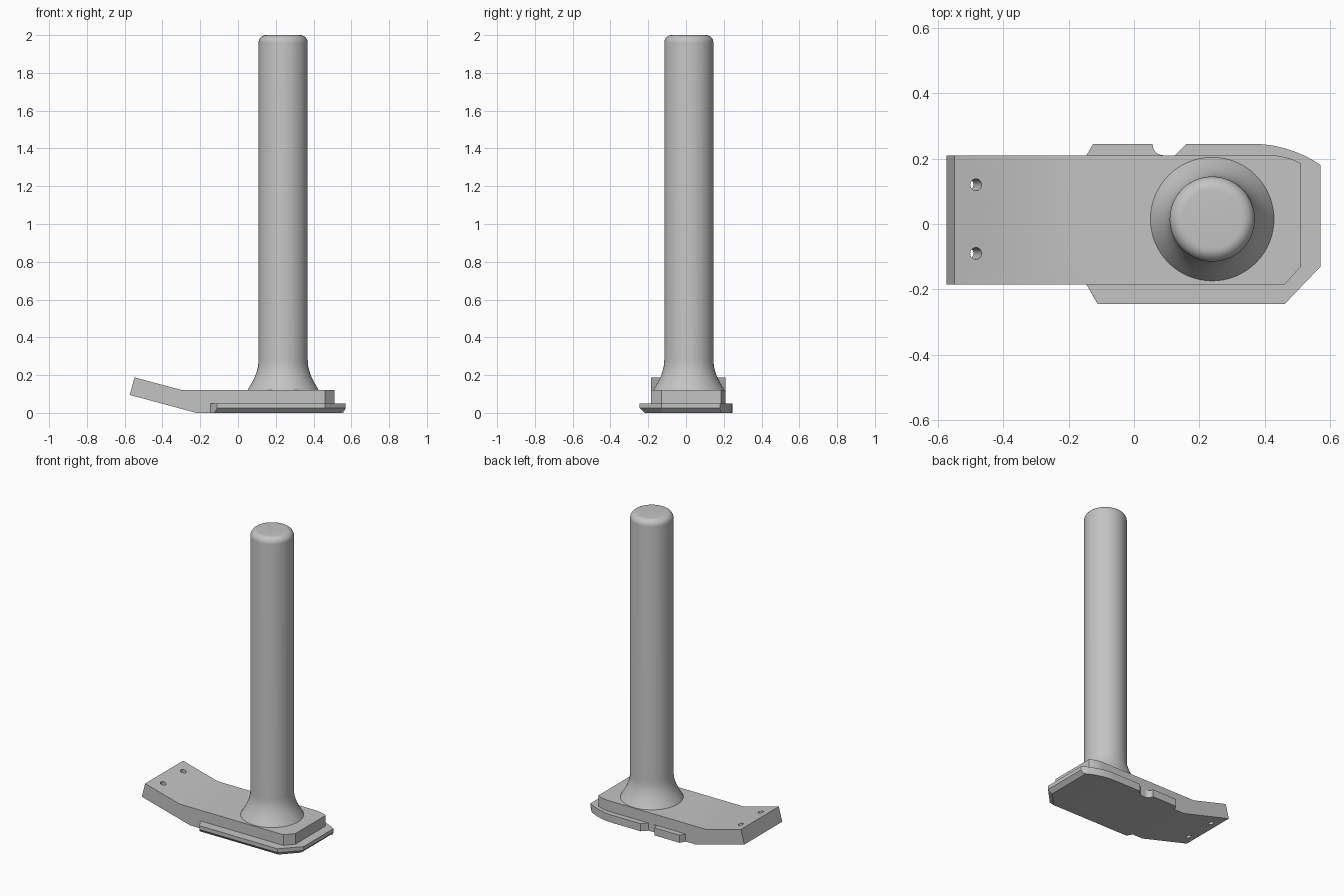
import bpy, bmesh, math
from mathutils import Vector

if "Cube" in bpy.data.objects:
    bpy.data.objects.remove(bpy.data.objects["Cube"], do_unlink=True)

GREY = (0.55, 0.55, 0.55, 1)
metal = bpy.data.materials.new("plain grey")
metal.use_nodes = True
metal.diffuse_color = GREY
metal.node_tree.nodes["Principled BSDF"].inputs["Base Color"].default_value = GREY


def finish(name, bm):
    bmesh.ops.recalc_face_normals(bm, faces=bm.faces)
    mesh = bpy.data.meshes.new(name)
    bm.to_mesh(mesh)
    bm.free()
    mesh.materials.append(metal)
    ob = bpy.data.objects.new(name, mesh)
    bpy.context.collection.objects.link(ob)
    return ob


def smooth(ob, angle):
    bpy.ops.object.select_all(action='DESELECT')
    ob.select_set(True)
    bpy.context.view_layer.objects.active = ob
    bpy.ops.object.shade_smooth_by_angle(angle=math.radians(angle))


def loft(name, rings):
    """Join equal rings of points into a capped solid."""
    bm = bmesh.new()
    loops = [[bm.verts.new(p) for p in ring] for ring in rings]
    n = len(loops[0])
    for a, b in zip(loops, loops[1:]):
        for i in range(n):
            j = (i + 1) % n
            bm.faces.new((a[i], a[j], b[j], b[i]))
    bm.faces.new(loops[0][::-1])
    bm.faces.new(loops[-1])
    return finish(name, bm)


def arc(cx, cy, r, start, end, steps):
    angles = [math.radians(start + (end - start) * i / steps) for i in range(steps + 1)]
    return [(cx + r * math.cos(a), cy + r * math.sin(a)) for a in angles]


def cut(ob, cutter, operation='DIFFERENCE'):
    mod = ob.modifiers.new(operation.title(), 'BOOLEAN')
    mod.operation = operation
    mod.solver = 'EXACT'
    mod.object = cutter
    bpy.context.view_layer.objects.active = ob
    bpy.ops.object.modifier_apply(modifier=mod.name)
    bpy.data.objects.remove(cutter, do_unlink=True)


# Base block: bent side profile, trimmed to its plan outline
FRONT, BACK = -0.185, 0.21
side = [(-0.573, 0.095), (-0.22, 0), (0.51, 0), (0.51, 0.12), (-0.295, 0.12), (-0.548, 0.188)]
block = loft("base_block", [[(x, y, z) for x, z in side] for y in (FRONT, BACK)])
plan = [(-0.7, FRONT), (0.46, FRONT), (0.51, -0.13)]
plan += arc(0.415, 0.02, 0.19, 59, 90, 8) + [(-0.7, BACK)]
trim = loft("plan_trim", [[(x, y, z) for x, y in plan] for z in (-0.1, 0.3)])
cut(block, trim, 'INTERSECT')

# Two screw holes, square to the bent arm
tilt = Vector((math.sin(math.radians(15)), 0, math.cos(math.radians(15))))
for y in (0.12, -0.09):
    centre = Vector((-0.483, y, 0.171))
    ring = [Vector((0.018 * c, 0.018 * s, 0)) for c, s in arc(0, 0, 1, 0, 345, 23)]
    turn = tilt.to_track_quat('Z', 'Y')
    drill = loft("drill", [[centre + turn @ p + tilt * d for p in ring] for d in (-0.2, 0.1)])
    cut(block, drill)
smooth(block, 25)

# Bottom flange: front and right edges bevelled underneath, notch at the back
front_edge = [(-0.145, FRONT), (-0.11, -0.245), (0.46, -0.245), (0.57, -0.13), (0.57, 0.18)]
under_edge = [(-0.145, FRONT), (-0.125, -0.22), (0.45, -0.22), (0.545, -0.12), (0.545, 0.196)]
nose = arc(0.36, -0.127, 0.372, 58, 90, 12)
notch = arc(0.09, 0.243, 0.033, 270, 180, 8)
rear = [(0.16, 0.245), (0.125, BACK)] + notch + [(0.057, 0.245), (-0.125, 0.245), (-0.145, BACK)]
upper = front_edge + nose + rear
lower = under_edge + nose + rear
flange = loft("bottom_flange", [[(x, y, z) for x, y in pts]
                                for pts, z in ((lower, 0), (upper, 0.025), (upper, 0.05))])
smooth(flange, 20)

# Round post with flared foot and rounded top
RADIUS, FILLET = 0.13, 0.04
profile = [(0.19, 0.118), (0.175, 0.143), (0.161, 0.168), (0.149, 0.193), (0.14, 0.218),
           (0.133, 0.245), (RADIUS, 0.28)]
profile += arc(RADIUS - FILLET, 2 - FILLET, FILLET, 0, 90, 8)
circle = arc(0, 0, 1, 0, 354.375, 63)
post = loft("post", [[(0.239 + r * c, 0.015 + r * s, z) for c, s in circle] for r, z in profile])
smooth(post, 30)
